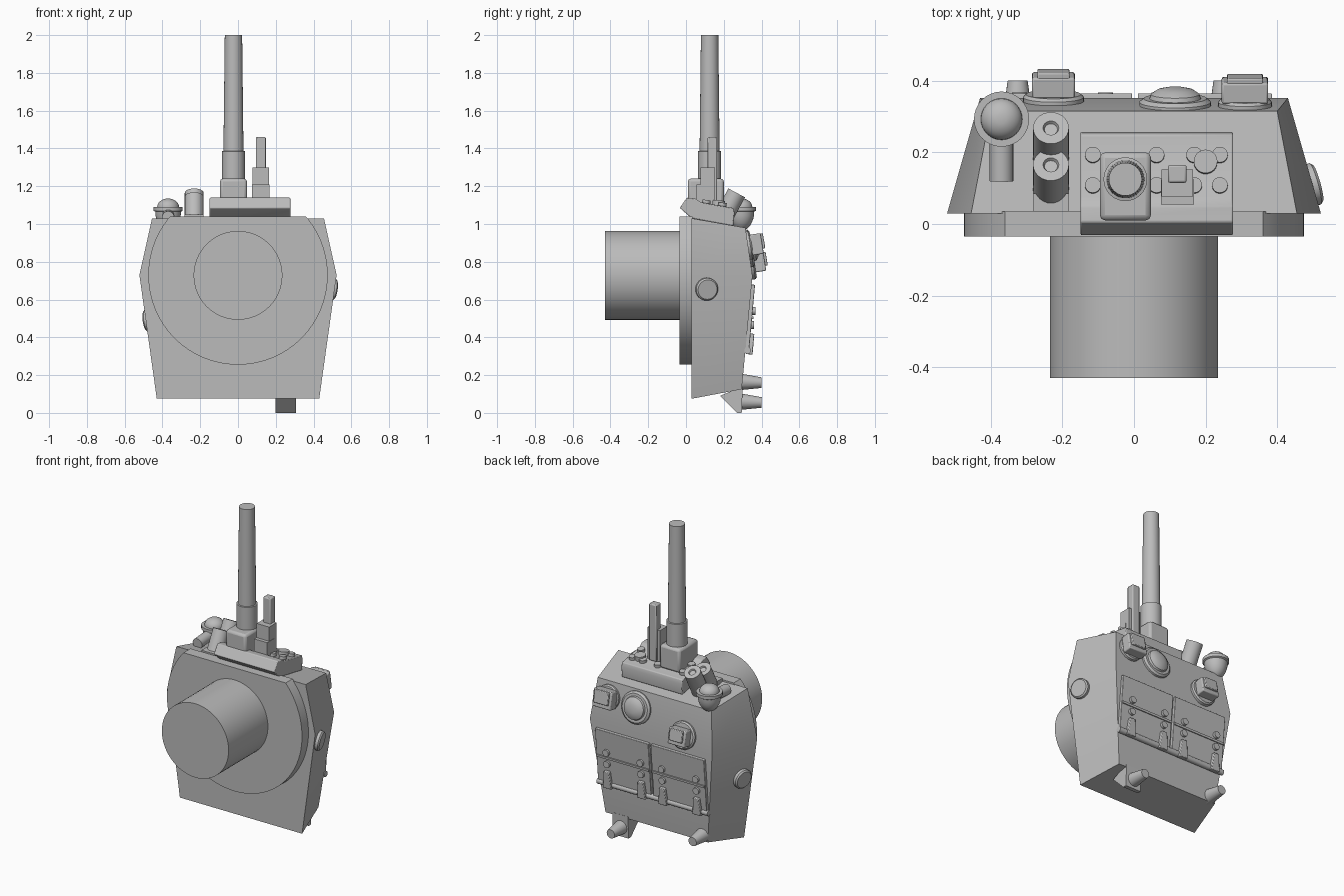
import bpy, bmesh, math
from mathutils import Vector, Matrix

cube = bpy.data.objects.get("Cube")
if cube:
    bpy.data.objects.remove(cube, do_unlink=True)

grey = bpy.data.materials.new("plain_grey")
grey.use_nodes = True
tone = (0.5, 0.5, 0.5, 1)
grey.diffuse_color = tone
grey.node_tree.nodes["Principled BSDF"].inputs["Base Color"].default_value = tone


def finish(name, bm, bevel=0):
    bmesh.ops.recalc_face_normals(bm, faces=bm.faces)
    mesh = bpy.data.meshes.new(name)
    bm.to_mesh(mesh)
    bm.free()
    mesh.materials.append(grey)
    ob = bpy.data.objects.new(name, mesh)
    bpy.context.collection.objects.link(ob)
    bpy.ops.object.select_all(action="DESELECT")
    ob.select_set(True)
    bpy.context.view_layer.objects.active = ob
    if bevel:
        mod = ob.modifiers.new("soft_edge", "BEVEL")
        mod.width, mod.segments = bevel, 2
    bpy.ops.object.shade_smooth_by_angle(angle=math.radians(35))
    return ob


def box(name, centre, size, tilt=0, bevel=0, taper=1):
    bm = bmesh.new()
    bmesh.ops.create_cube(bm, size=1)
    for v in bm.verts:
        if v.co.z > 0:
            v.co.x *= taper
        v.co = Vector(a * b for a, b in zip(v.co, size))
    bm.transform(Matrix.Translation(centre) @ Matrix.Rotation(tilt, 4, "X"))
    return finish(name, bm, bevel)


def lathe(name, base, axis, profile, seg=32):
    """Stack of rings (radius, height) spun around an axis."""
    bm = bmesh.new()
    rings = []
    for r, h in profile:
        rings.append([bm.verts.new((r * math.cos(i * math.tau / seg), r * math.sin(i * math.tau / seg), h))
                      for i in range(seg)])
    for a, b in zip(rings, rings[1:]):
        for i in range(seg):
            j = (i + 1) % seg
            bm.faces.new((a[i], a[j], b[j], b[i]))
    bm.faces.new(rings[0])
    bm.faces.new(rings[-1])
    turn = Vector(axis).to_track_quat("Z", "Y").to_matrix().to_4x4()
    bm.transform(Matrix.Translation(base) @ turn)
    return finish(name, bm)


def rod(name, p0, p1, r0, r1=None, seg=32):
    d = Vector(p1) - Vector(p0)
    return lathe(name, p0, d, [(r0, 0), (r1 or r0, d.length)], seg)


def prism(name, profile, x0, x1, bevel=0):
    """Side profile (y, z) stretched across x."""
    bm = bmesh.new()
    ends = [[bm.verts.new((x, y, z)) for y, z in profile] for x in (x0, x1)]
    for e in ends:
        bm.faces.new(e)
    n = len(profile)
    for i in range(n):
        j = (i + 1) % n
        bm.faces.new((ends[0][i], ends[0][j], ends[1][j], ends[1][i]))
    return finish(name, bm, bevel)


# Faceted hull: three levels of (front x, front z, back x, back y, back z)
bm = bmesh.new()
levels = []
for fx, fz, bx, by, bz in [(.43, .075, .36, .295, .125), (.522, .73, .43, .352, .725), (.455, 1.03, .40, .315, .98)]:
    levels.append([bm.verts.new(p) for p in
                   [(-fx, .03, fz), (fx, .03, fz), (bx, by, bz), (-bx, by, bz)]])
for a, b in zip(levels, levels[1:]):
    for i in range(4):
        j = (i + 1) % 4
        bm.faces.new((a[i], a[j], b[j], b[i]))
bm.faces.new(levels[0])
bm.faces.new(levels[-1])
finish("hull", bm)

# Mounting flange, cut flat at the top, and mounting drum
bm = bmesh.new()
bmesh.ops.create_cone(bm, cap_ends=True, segments=96, radius1=.475, radius2=.475, depth=.07)
bm.transform(Matrix.Translation((0, 0, .73)) @ Matrix.Rotation(math.pi / 2, 4, "X"))
cut = bmesh.ops.bisect_plane(bm, geom=bm.verts[:] + bm.edges[:] + bm.faces[:], plane_co=(0, 0, 1.04),
                             plane_no=(0, 0, 1), clear_outer=True)
bmesh.ops.holes_fill(bm, edges=[e for e in bm.edges if e.is_boundary])
finish("flange", bm)
rod("drum", (0, -.03, .728), (0, -.43, .728), .235, seg=64)

# Gun mantlet with bolts
prism("mantlet", [(-.033, 1.085), (.005, 1.14), (.05, 1.135), (.077, 1.115), (.25, 1.085),
                  (.257, 1.06), (.25, .99), (.03, 1.03)], -.15, .277, .005)
for x in (-.115, .063, .168, .24):
    for y in (.105, .19):
        z = 1.11 - (y - .077) * .17
        rod("mantlet_bolt", (x, y, z - .01), (x, y + .004, z + .022), .022, seg=20)
rod("mantlet_cap", (.2, .17, 1.08), (.2, .175, 1.125), .033, seg=24)

# Gun
box("gun_block", (-.024, .105, 1.165), (.143, .19, .15), 0, .015)
lathe("gun_barrel", (-.024, .125, 1.2), (0, 0, 1),
      [(.061, 0), (.061, .185), (.053, .187), (.046, .8)], 40)

# Sight post beside the gun
box("sight_foot", (.121, .09, 1.15), (.092, .07, .12))
box("sight_block", (.121, .115, 1.2), (.088, .075, .2))
box("sight_post", (.121, .14, 1.28), (.052, .05, .36), 0, .006)

# Pair of launcher tubes with a foot
for y, z in ((.165, 1.145), (.268, 1.165)):
    lathe("launcher_tube", (-.232, y - .085, z - .16), (0, .47, .88),
          [(.05, 0), (.05, .181), (.022, .181), (.018, .172)], 28)
box("launcher_foot", (-.232, .06, 1.03), (.1, .05, .04))

# Domed lamp on its arm
arc = [(.068 * math.cos(t * math.pi / 16), .1 * math.sin(t * math.pi / 16)) for t in range(-7, 1)]
dome = [(.058 * math.cos(t * math.pi / 14), .025 + .045 * math.sin(t * math.pi / 14)) for t in range(7)]
lathe("lamp", (-.37, .293, 1.065), (0, 0, 1), arc + [(.077, .005), (.077, .025)] + dome)
rod("lamp_arm", (-.37, .12, 1.035), (-.37, .26, 1.045), .033, seg=20)

# Vision ports on the upper rear slope
up = Vector((0, 1, .17)).normalized()
tilt = .17


def slope(x, z, out=0):
    return Vector((x, .352 - (z - .725) * .145, z)) + up * out


for x, z, r, w in ((-.225, .79, .085, .09), (.31, .885, .075, .1)):
    lathe("port_ring", slope(x, z, -.02), up, [(r, 0), (r, .032), (r * .9, .04)])
    box("port_body", slope(x, z, .045), (w + .03, .06, w + .01), tilt, .006)
    box("port_hood", slope(x, z + .012, .065), (w, .045, w * .8), tilt, .004)
lathe("rear_cap", slope(.115, .87, -.02), up,
      [(.1, 0), (.1, .03), (.088, .04), (.072, .04), (.068, .052), (.05, .064), (.025, .07), (.005, .071)], 40)


# Pair of hatch doors on the lower rear slope
def rear(x, z, out=0):
    return Vector((x, .295 + .094 * (z - .125) + out, z))


for x in (.198, -.193):
    box("hatch_door", rear(x, .51, .004), (.375, .03, .34), -.09, .003)
    box("hatch_seam_bar", rear(x, .505, .018), (.37, .016, .014), -.09)
rod("hinge_rod", rear(.39, .33, .012), rear(-.39, .33, .012), .018, seg=16)
for x in (.31, .07, -.08, -.32):
    for z in (.54, .465):
        rod("hatch_bolt", rear(x, z), rear(x, z, .034), .021, seg=16)
    box("hinge_lug", rear(x, .365, .022), (.06, .035, .11), -.09, .004, .6)

# Tapered rear stubs and the bracket under one of them
for x, z in ((.25, .06), (-.325, .165)):
    rod("rear_stub", (x, .27, z), (x, .4, z - .005), .046, .028, 24)
prism("stub_bracket", [(.18, .09), (.27, 0), (.295, 0), (.3, .14)], .198, .308)

# Round side plugs
for s, z in ((1, .655), (-1, .49)):
    n = Vector((s, .28, -.14)).normalized()
    p = Vector((s * (.509 - (.73 - z) * .14), .11, z))
    lathe("side_plug", p - n * .04, n, [(.06, 0), (.06, .048), (.052, .056)])
